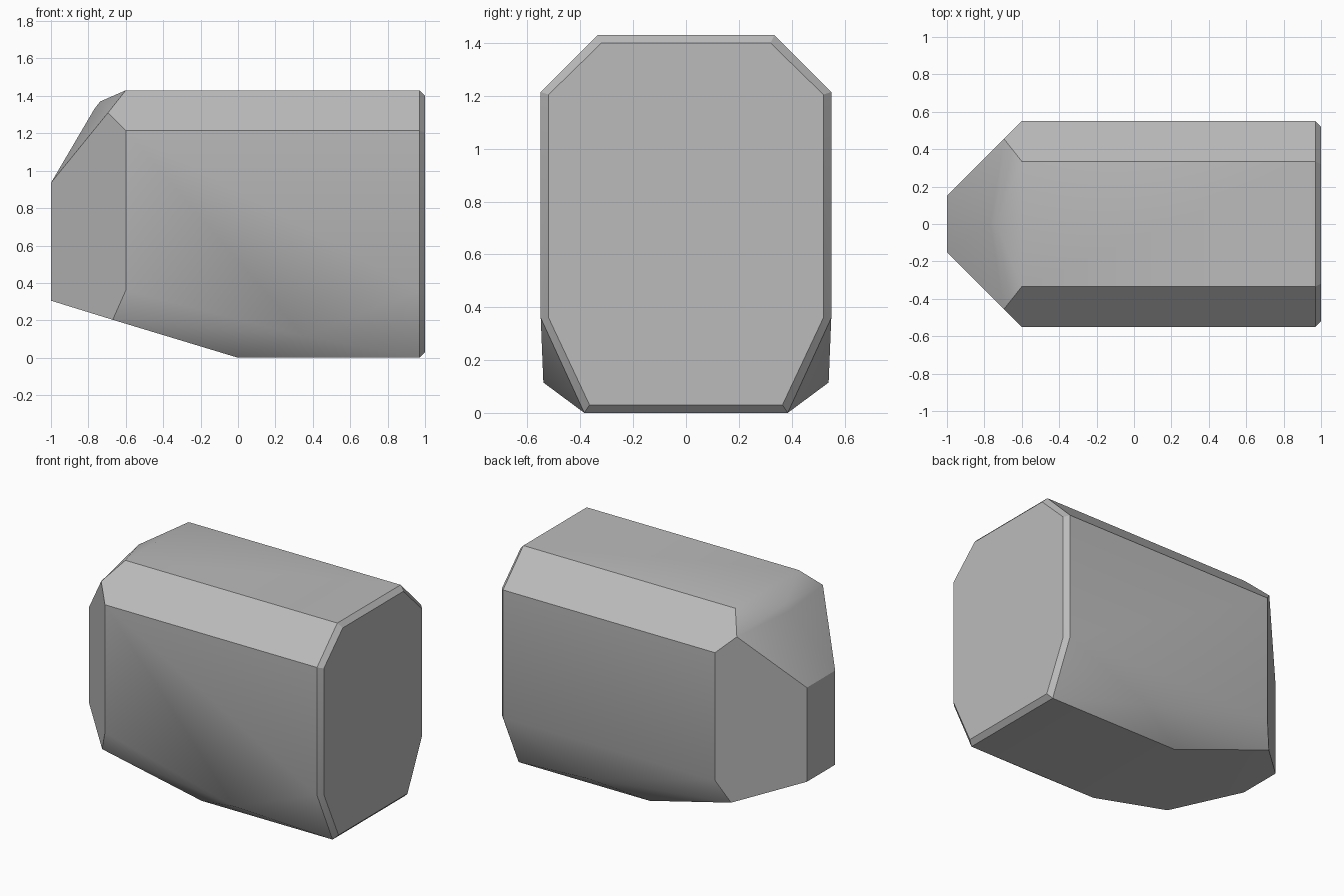
import bpy, bmesh, math

cube = bpy.data.objects.get("Cube")
if cube:
    bpy.data.objects.remove(cube, do_unlink=True)

grey = bpy.data.materials.new("plain grey")
grey.use_nodes = True
colour = (0.5, 0.5, 0.5, 1)
grey.diffuse_color = colour
grey.node_tree.nodes["Principled BSDF"].inputs["Base Color"].default_value = colour

# Corners on the +y half, mirrored to -y
corners = {
    "cap_top": (1, .32, 1.40), "cap_shoulder": (1, .52, 1.205),
    "cap_hip": (1, .52, .36), "cap_base": (1, .365, .03),
    "rear_top": (.97, .335, 1.43), "rear_shoulder": (.97, .55, 1.215),
    "rear_hip": (.97, .55, .36), "rear_base": (.97, .385, 0),
    "fore_top": (-.6, .335, 1.43), "fore_shoulder": (-.6, .55, 1.215),
    "fore_hip": (-.6, .55, .36), "brow": (-.695, .455, 1.31),
    "nose_top": (-1, .15, .935), "nose_base": (-1, .15, .305),
    "chin": (-.67, .48, .203), "keel": (0, .385, 0), "bulge": (.35, .54, .115),
}
# Faces that exist on both sides
side_faces = [
    "cap_top rear_top rear_shoulder cap_shoulder",
    "cap_shoulder rear_shoulder rear_hip cap_hip",
    "cap_hip rear_hip rear_base cap_base",
    "rear_top fore_top brow fore_shoulder rear_shoulder",
    "rear_shoulder fore_shoulder fore_hip bulge rear_hip",
    "rear_hip bulge rear_base",
    "rear_base bulge keel",
    "keel bulge chin",
    "chin bulge fore_hip",
    "fore_shoulder brow nose_top nose_base chin fore_hip",
    "fore_top ridge brow",
    "brow ridge ridge_low",
    "brow ridge_low nose_top",
]
# Faces that cross the middle, given by their +y half
middle_faces = [
    "cap_top cap_shoulder cap_hip cap_base",
    "cap_top rear_top", "cap_base rear_base", "rear_top fore_top",
    "rear_base keel", "keel chin nose_base", "nose_base nose_top",
]

bm = bmesh.new()
left = {n: bm.verts.new(p) for n, p in corners.items()}
right = {n: bm.verts.new((x, -y, z)) for n, (x, y, z) in corners.items()}
for name, p in (("ridge", (-.737, 0, 1.37)), ("ridge_low", (-.768, 0, 1.33))):
    left[name] = right[name] = bm.verts.new(p)
for names in side_faces:
    for half in (left, right):
        bm.faces.new([half[n] for n in names.split()])
for names in middle_faces:
    ring = names.split()
    bm.faces.new([left[n] for n in ring] + [right[n] for n in reversed(ring)])
bm.faces.new([left["fore_top"], right["fore_top"], left["ridge"]])
bm.faces.new([left["nose_top"], right["nose_top"], left["ridge_low"]])
bmesh.ops.recalc_face_normals(bm, faces=bm.faces)

mesh = bpy.data.meshes.new("faceted_block")
bm.to_mesh(mesh)
bm.free()
mesh.materials.append(grey)
block = bpy.data.objects.new("faceted_block", mesh)
bpy.context.collection.objects.link(block)

# Soften shallow creases, keep strong edges sharp
bpy.ops.object.select_all(action='DESELECT')
block.select_set(True)
bpy.context.view_layer.objects.active = block
bpy.ops.object.shade_smooth_by_angle(angle=math.radians(30))
